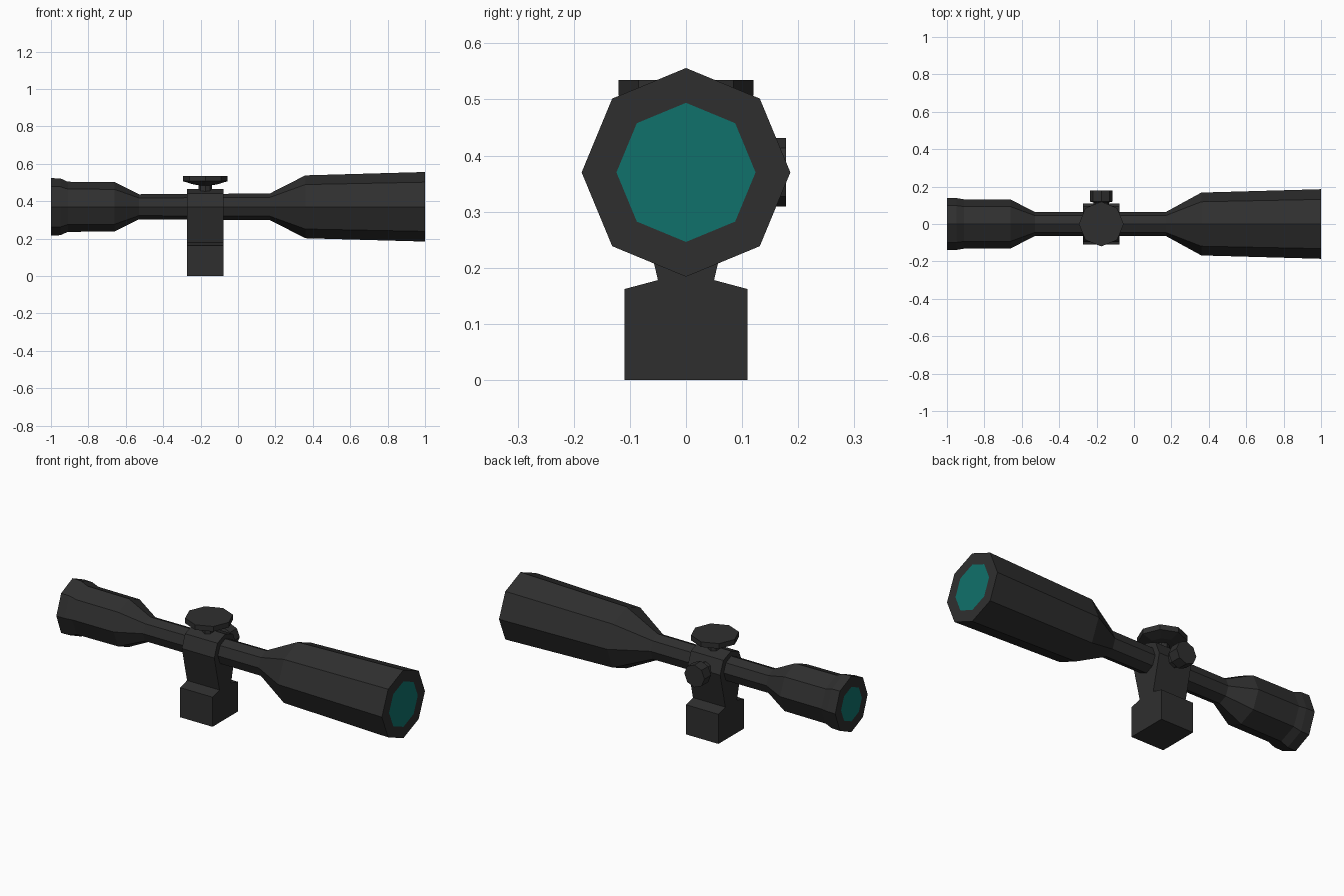
import bpy, bmesh, math

if "Cube" in bpy.data.objects:
    bpy.data.objects.remove(bpy.data.objects["Cube"])


def material(name, rgb):
    m = bpy.data.materials.new(name)
    m.diffuse_color = (*rgb, 1)
    m.use_nodes = True
    m.node_tree.nodes["Principled BSDF"].inputs["Base Color"].default_value = m.diffuse_color
    return m


BLACK = material("matte_black", (0.028, 0.028, 0.028))
GLASS = material("teal_glass", (0.005, 0.165, 0.147))
MOUNT_X, AXIS_Z = -0.175, 0.37


def finish(name, bm, mats):
    bmesh.ops.recalc_face_normals(bm, faces=bm.faces)
    me = bpy.data.meshes.new(name)
    bm.to_mesh(me)
    bm.free()
    for m in mats:
        me.materials.append(m)
    ob = bpy.data.objects.new(name, me)
    bpy.context.collection.objects.link(ob)
    return ob


def turned(name, axis, centre, stations, cap_glass=False, sides=8):
    """Loft of octagons along an axis; stations are (position, radius a, radius b)."""
    place = {"X": lambda h, a, b: (h, a, b),
             "Y": lambda h, a, b: (a, h, b),
             "Z": lambda h, a, b: (a, b, h)}[axis]
    bm = bmesh.new()
    rings = []
    for h, ra, rb in stations:
        ring = []
        for i in range(sides):
            t = math.tau * i / sides
            p = place(h, ra * math.cos(t), rb * math.sin(t))
            ring.append(bm.verts.new([c + d for c, d in zip(centre, p)]))
        rings.append(ring)
    for r0, r1 in zip(rings, rings[1:]):
        for i in range(sides):
            j = (i + 1) % sides
            bm.faces.new((r0[i], r0[j], r1[j], r1[i]))
    for ring in (rings[0], rings[-1]):
        bm.faces.new(ring).material_index = int(cap_glass)
    return finish(name, bm, [BLACK, GLASS] if cap_glass else [BLACK])


# Scope tube: eyepiece, slim middle, flared objective, glass on both ends
turned("scope_tube", "X", (0, 0, AXIS_Z), [
    (-1.0, 0.09, 0.094), (-1.0, 0.14, 0.153), (-0.95, 0.139, 0.152),
    (-0.91, 0.132, 0.134), (-0.66, 0.131, 0.132), (-0.53, 0.064, 0.067),
    (0.17, 0.064, 0.071), (0.36, 0.168, 0.168),
    (1.0, 0.186, 0.186), (1.0, 0.124, 0.124)], cap_glass=True)

# Top turret: neck, flared underside and wide cap
turned("top_turret", "Z", (MOUNT_X, 0, 0), [
    (0.43, 0.035, 0.035), (0.485, 0.035, 0.035), (0.49, 0.065, 0.065),
    (0.507, 0.12, 0.12), (0.535, 0.12, 0.12)])

# Side turret knob with neck
turned("side_turret", "Y", (MOUNT_X, 0, AXIS_Z), [
    (0.05, 0.042, 0.042), (0.115, 0.042, 0.042),
    (0.12, 0.061, 0.061), (0.178, 0.061, 0.061)])

# Mount: block base, widening column and ring top, one mirrored profile
half = [(0.11, 0), (0.11, 0.162), (0.05, 0.178), (0.095, 0.37), (0.067, 0.44)]
outline = half + [(0, 0.465)] + [(-y, z) for y, z in reversed(half)]
bm = bmesh.new()
face = bm.faces.new([bm.verts.new((MOUNT_X - 0.098, y, z)) for y, z in outline])
ext = bmesh.ops.extrude_face_region(bm, geom=[face])
bmesh.ops.translate(bm, vec=(0.196, 0, 0),
                    verts=[g for g in ext["geom"] if isinstance(g, bmesh.types.BMVert)])
finish("mount", bm, [BLACK])
